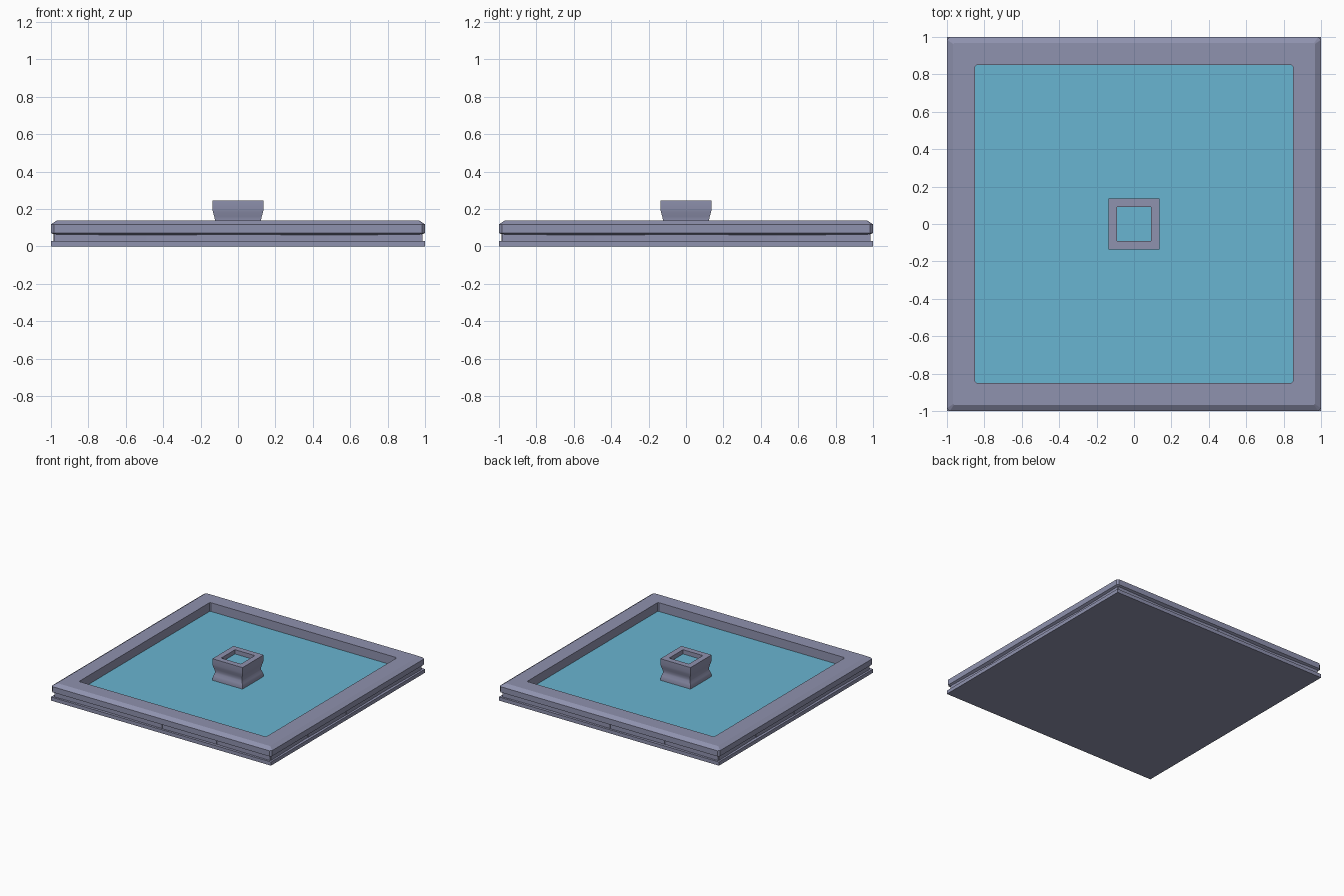
import bpy, bmesh, math
from mathutils import Matrix

if "Cube" in bpy.data.objects:
    bpy.data.objects.remove(bpy.data.objects["Cube"])


def material(name, rgb):
    m = bpy.data.materials.new(name)
    m.diffuse_color = (*rgb, 1)
    m.use_nodes = True
    m.node_tree.nodes["Principled BSDF"].inputs["Base Color"].default_value = m.diffuse_color
    return m


stone = material("grey_stone", (0.275, 0.287, 0.425))
water = material("blue_water", (0.141, 0.462, 0.638))


def finish(name, bm, mat, smooth=None):
    bmesh.ops.recalc_face_normals(bm, faces=bm.faces)
    me = bpy.data.meshes.new(name)
    bm.to_mesh(me)
    bm.free()
    me.materials.append(mat)
    ob = bpy.data.objects.new(name, me)
    bpy.context.collection.objects.link(ob)
    if smooth:
        bpy.ops.object.select_all(action='DESELECT')
        ob.select_set(True)
        bpy.context.view_layer.objects.active = ob
        bpy.ops.object.shade_smooth_by_angle(angle=math.radians(smooth))
    return ob


def square_loft(name, profile, mat, smooth=None):
    """Closed tube of square rings (half width, corner cut, height)."""
    bm = bmesh.new()
    rings = []
    for h, c, z in profile:
        k = h - c
        pts = [(h, -k), (h, k), (k, h), (-k, h), (-h, k), (-h, -k), (-k, -h), (k, -h)]
        rings.append([bm.verts.new((x, y, z)) for x, y in pts])
    for i, a in enumerate(rings):
        b = rings[(i + 1) % len(rings)]
        for j in range(8):
            n = (j + 1) % 8
            bm.faces.new((a[j], a[n], b[n], b[j]))
    bmesh.ops.remove_doubles(bm, verts=bm.verts, dist=1e-5)
    return finish(name, bm, mat, smooth)


def box(name, sx, sy, z0, z1, mat, matrix=Matrix()):
    bm = bmesh.new()
    bmesh.ops.create_cube(bm, size=1, matrix=matrix @ Matrix.Translation((0, 0, (z0 + z1) / 2))
                          @ Matrix.Diagonal((sx, sy, z1 - z0, 1)))
    return finish(name, bm, mat)


# Base slab and the core above it
box("base_slab", 2, 2, 0, 0.03, stone)
box("core", 1.93, 1.93, 0.03, 0.06, stone)

# Slightly turned bricks around the core, four on each side
yaws = [1.2, -0.6, 0.8, -1.0]
for side in range(4):
    turn = Matrix.Rotation(side * math.pi / 2, 4, 'Z')
    for i, yaw in enumerate(yaws):
        place = turn @ Matrix.Translation((-0.735 + i * 0.49, -0.93, 0)) \
            @ Matrix.Rotation(math.radians(yaw), 4, 'Z')
        box(f"brick_{side}_{i}", 0.489, 0.1, 0.028, 0.066, stone, place)

# Bevelled rim of the pool
square_loft("pool_rim", [
    (0.85, 0.008, 0.055), (0.975, 0.012, 0.06), (1.0, 0.015, 0.072),
    (1.0, 0.015, 0.118), (0.967, 0.004, 0.14), (0.85, 0.008, 0.14)], stone)

# Pool water
box("pool_water", 1.74, 1.74, 0.058, 0.068, water)

# Waisted square bowl in the middle
square_loft("centre_bowl", [
    (0.09, 0, 0.06), (0.137, 0, 0.06), (0.137, 0, 0.085), (0.131, 0, 0.105),
    (0.124, 0, 0.125), (0.123, 0, 0.14), (0.127, 0, 0.16), (0.133, 0, 0.18),
    (0.137, 0, 0.2), (0.137, 0, 0.245), (0.09, 0, 0.245)], stone, 35)

# Water in the bowl
box("bowl_water", 0.19, 0.19, 0.19, 0.21, water)
